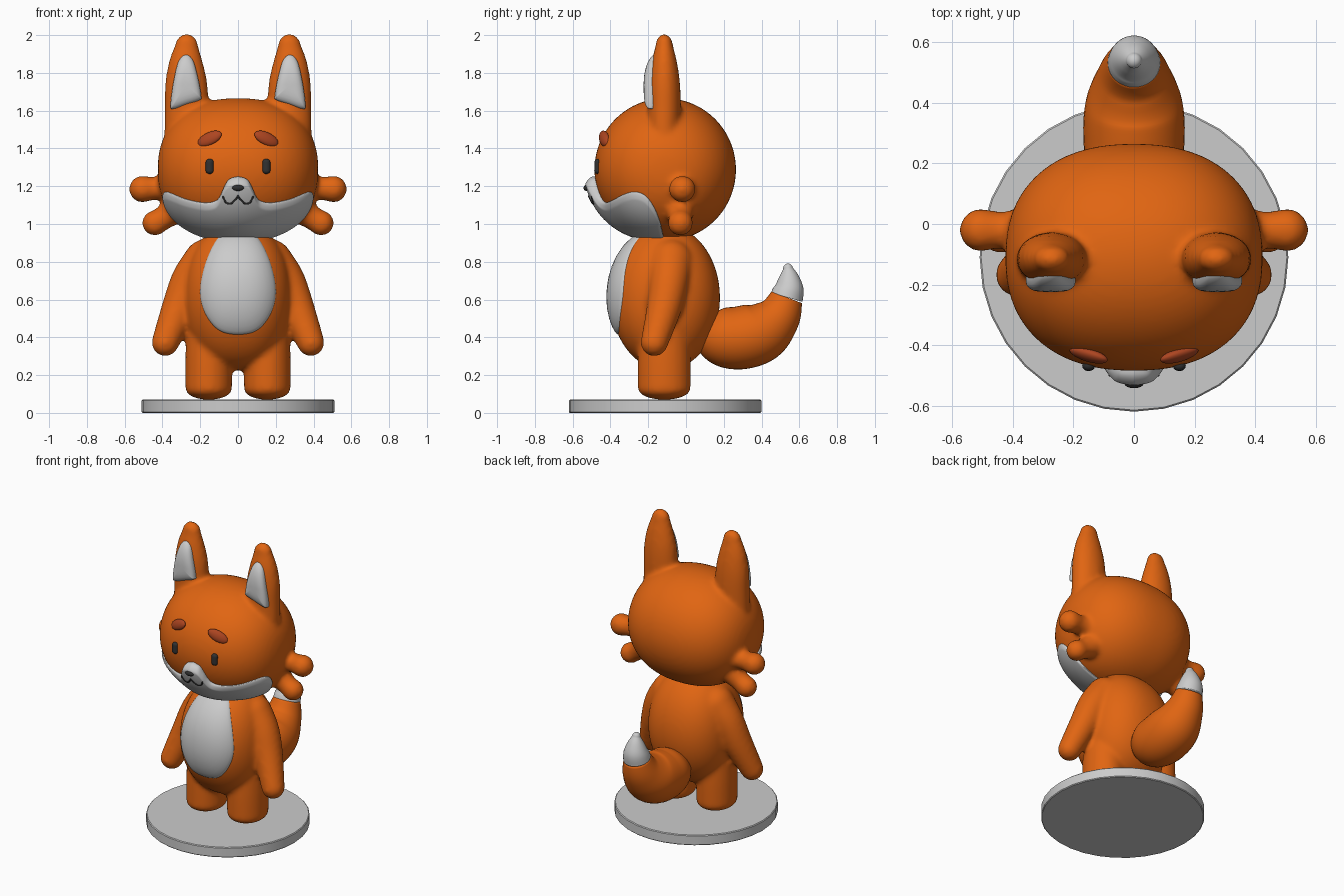
import bpy, bmesh, math
from mathutils import Vector

if "Cube" in bpy.data.objects:
    bpy.data.objects.remove(bpy.data.objects["Cube"])

P = 2.3  # squareness of head and torso across x
HEAD = (Vector((0, -0.11, 1.288)), Vector((0.425, 0.375, 0.378)))
TORSO = (Vector((0, -0.11, 0.61)), Vector((0.285, 0.29, 0.385)))


def material(name, rgb):
    m = bpy.data.materials.new(name)
    m.diffuse_color = (*rgb, 1)
    m.use_nodes = True
    m.node_tree.nodes["Principled BSDF"].inputs["Base Color"].default_value = m.diffuse_color
    return m


ORANGE = material("orange", (0.75, 0.13, 0.006))
RUST = material("rust", (0.42, 0.06, 0.015))
DARK = material("dark", (0.03, 0.03, 0.03))


def make(name, bm, mat=None, fuse=False):
    """Turn a bmesh into a smooth object, optionally fused into one soft skin."""
    bmesh.ops.recalc_face_normals(bm, faces=bm.faces)
    for f in bm.faces:
        f.smooth = True
    me = bpy.data.meshes.new(name)
    bm.to_mesh(me)
    bm.free()
    ob = bpy.data.objects.new(name, me)
    bpy.context.collection.objects.link(ob)
    if mat:
        me.materials.append(mat)
    if fuse:
        r = ob.modifiers.new("fuse", 'REMESH')
        r.mode, r.voxel_size, r.use_smooth_shade = 'VOXEL', 0.014, True
        s = ob.modifiers.new("soften", 'SMOOTH')
        s.factor, s.iterations = 0.5, 9
    return ob


def spline(pts, n, closed=False):
    """Catmull-Rom samples through points of any dimension."""
    c, out = len(pts), []
    get = (lambda i: pts[i % c]) if closed else (lambda i: pts[min(max(i, 0), c - 1)])
    for i in range(c if closed else c - 1):
        a, b, d, e = (get(i + k) for k in (-1, 0, 1, 2))
        for j in range(n):
            t = j / n
            out.append([0.5 * (2*q + (s - p)*t + (2*p - 5*q + 4*s - w)*t*t + (3*q - p - 3*s + w)*t**3)
                        for p, q, s, w in zip(a, b, d, e)])
    return out if closed else out + [list(pts[-1])]


def bridge(bm, rings, closed=True):
    for a, b in zip(rings, rings[1:]):
        n = len(a)
        for i in range(n if closed else n - 1):
            j = (i + 1) % n
            bm.faces.new((a[i], a[j], b[j], b[i]))


def loft(bm, pts, side=1, ref=(1, 0, 0), asp=1.0, caps=(1, 1), n=6, seg=28):
    """Round-ended tube through (x, y, z, radius) points."""
    s = [(Vector((p[0] * side, p[1], p[2])), p[3]) for p in spline(pts, n)]
    tan = [(s[min(i + 1, len(s) - 1)][0] - s[max(i - 1, 0)][0]).normalized() for i in range(len(s))]
    st = [(c, r, t) for (c, r), t in zip(s, tan)]
    for end, sign in ((0, -1), (-1, 1)):
        c, r, t = st[end]
        if caps[end]:
            ring = [(c + t * sign * r * abs(caps[end]) * math.sin(a), r * math.cos(a), t)
                    for a in (math.radians(15 * k) for k in (1, 2, 3, 4, 5, 5.8))]
            st = ring[::-1] + st if end == 0 else st + ring
    rings = []
    for c, r, t in st:
        u = Vector(ref)
        u = (u - t * u.dot(t)).normalized()
        v = t.cross(u) * asp
        rings.append([bm.verts.new(c + u * r * math.cos(a) + v * r * math.sin(a))
                      for a in (2 * math.pi * k / seg for k in range(seg))])
    bridge(bm, rings)
    bm.faces.new(rings[0])
    bm.faces.new(rings[-1])


def rounded(bm, shape):
    """Ellipsoid, slightly boxy across x."""
    c, r = shape
    for v in bmesh.ops.create_uvsphere(bm, u_segments=64, v_segments=40, radius=1)['verts']:
        x, y, z = v.co
        k = ((y*y + z*z) ** (P / 2) + abs(x) ** P) ** (1 / P)
        v.co = c + Vector((x*r.x, y*r.y, z*r.z)) / k


def front_y(shape, x, z):
    c, r = shape
    k = max(0, 1 - abs((x - c.x) / r.x) ** P) ** (1 / P)
    return c.y - r.y * math.sqrt(max(0, k*k - ((z - c.z) / r.z) ** 2))


def patch(name, outline, surf, bulge, depth=0.03, side=1):
    """Cushion with an (x, z) outline lying on the surface y = surf(x, z)."""
    bm = bmesh.new()
    o = spline(outline, 8, True)
    cx, cz = sum(p[0] for p in o) / len(o), sum(p[1] for p in o) / len(o)
    rings = []
    for t, k in [(1, -1)] + [(t, (1 - t**4) ** 0.5) for t in (1, 0.98, 0.94, 0.85, 0.7, 0.5, 0.3, 0.1)]:
        row = []
        for px, pz in o:
            x, z = cx + (px - cx) * t, cz + (pz - cz) * t
            y = surf(x, z) + (depth if k < 0 else -bulge * k)
            row.append(bm.verts.new((x * side, y, z)))
        rings.append(row)
    bridge(bm, rings)
    bm.faces.new(rings[0])
    bm.faces.new(rings[-1])
    make(name, bm)


# Head with ears and cheek tufts
bm = bmesh.new()
rounded(bm, HEAD)
for s in (1, -1):
    loft(bm, [(.28, -.12, 1.38, .112), (.272, -.115, 1.6, .117), (.274, -.115, 1.74, .112),
              (.276, -.115, 1.85, .092), (.272, -.115, 1.945, .062)], s, asp=0.75)
    loft(bm, [(.3, -.02, 1.2, .1), (.42, -.02, 1.19, .062), (.505, -.02, 1.185, .072)], s, (0, 1, 0))
    loft(bm, [(.3, -.03, 1.1, .09), (.39, -.03, 1.035, .064), (.44, -.03, 1.005, .068)], s, (0, 1, 0))
make("head", bm, ORANGE, fuse=True)

# Body with arms and legs
bm = bmesh.new()
rounded(bm, TORSO)
for s in (1, -1):
    loft(bm, [(.17, -.08, .8, .12), (.25, -.09, .7, .105), (.31, -.115, .56, .093),
              (.385, -.168, .372, .073)], s)
    loft(bm, [(.155, -.115, .42, .12), (.155, -.115, .28, .124), (.155, -.115, .125, .124)],
         s, asp=1.13, caps=(.5, .45))
make("body", bm, ORANGE, fuse=True)

# Tail and its pale tip
bm = bmesh.new()
loft(bm, [(0, .08, .44, .09), (0, .17, .41, .15), (0, .28, .397, .167), (0, .4, .432, .16),
          (0, .49, .515, .12), (0, .533, .612, .086)], caps=(1, 0), seg=40)
make("tail", bm, ORANGE)
bm = bmesh.new()
loft(bm, [(0, .533, .612, .087), (0, .545, .66, .078), (0, .545, .72, .053), (0, .54, .765, .026)],
     caps=(0, 1), seg=40)
make("tail_tip", bm)


# Muzzle mask wrapped around the lower face
def mask_point(deg, z, top, inset=False):
    f = math.radians(deg)
    c, r = HEAD
    lo, hi = 0.0, 0.6
    for _ in range(24):
        m = (lo + hi) / 2
        x, y, h = m * math.sin(f) / r.x, m * math.cos(f) / r.y, (z - c.z) / r.z
        inside = (y*y + h*h) ** (P / 2) + abs(x) ** P < 1
        lo, hi = (m, hi) if inside else (lo, m)
    edge = min(1, max(0, (top - z) / 0.04), max(0, (87 - abs(deg)) / 4)) ** 0.5
    x = lo * math.sin(f)
    lo += -0.02 if inset else 0.003 + edge * (0.016 + 0.037 * math.exp(-(x / 0.13) ** 2))
    return Vector((lo * math.sin(f), c.y - lo * math.cos(f), z))


half = spline([(0, 1.252), (7, 1.238), (11, 1.2), (15, 1.15), (20, 1.122), (30, 1.113), (45, 1.13),
               (60, 1.162), (68, 1.17), (75, 1.15), (81, 1.09), (85, 1.01), (87, .93)], 6)
cols = [(-d, z) for d, z in half[:0:-1]] + half
bm = bmesh.new()
rows = [[bm.verts.new(mask_point(d, t, t, True)) for d, t in cols]]
for k in range(33):
    v = (k / 32) ** 1.6
    rows.append([bm.verts.new(mask_point(d, t + (0.914 - t) * v, t)) for d, t in cols])
bridge(bm, rows, closed=False)
make("muzzle_mask", bm)

# Belly patch
right = [(.1, .437), (.17, .52), (.2, .63), (.182, .76), (.135, .88), (.08, .95)]
patch("belly_patch", [(0, .415)] + right + [(0, .97)] + [(-x, z) for x, z in right[::-1]],
      lambda x, z: front_y(TORSO, x, z), 0.022)

for s, tag in ((1, "right"), (-1, "left")):
    # Inner ears
    patch("inner_ear_" + tag, [(.277, 1.9), (.315, 1.86), (.342, 1.75), (.357, 1.63), (.342, 1.61),
                               (.27, 1.633), (.202, 1.657), (.195, 1.68), (.213, 1.78), (.24, 1.87)],
          lambda x, z: -0.19 + 1.2 * max(0, z - 1.74) ** 2, 0.034, side=s)
    # Eyes
    bm = bmesh.new()
    loft(bm, [(.15, -.469, 1.283, .021), (.15, -.468, 1.327, .021)], s, asp=0.8, caps=(.85, .85))
    make("eye_" + tag, bm, DARK)
    # Eyebrows
    bm = bmesh.new()
    bmesh.ops.create_uvsphere(bm, u_segments=28, v_segments=16, radius=1)
    brow = make("eyebrow_" + tag, bm, RUST)
    brow.scale = (0.07, 0.021, 0.035)
    brow.location = (0.15 * s, -0.433, 1.452)
    brow.rotation_euler = (math.radians(-15), math.radians(24 * s), math.radians(15 * s))

# Nose
bm = bmesh.new()
bmesh.ops.create_uvsphere(bm, u_segments=28, v_segments=16, radius=1)
nose = make("nose", bm, DARK)
nose.scale = (0.031, 0.014, 0.016)
nose.location = (0, mask_point(0, 1.19, 1.252).y, 1.191)

# Mouth line
bm = bmesh.new()
for s in (1, -1):
    line = [(0, 1.148), (2.5, 1.125), (6, 1.108), (9.5, 1.115), (11.5, 1.143)]
    loft(bm, [(*mask_point(d, z, 1.252), 0.005) for d, z in line], s, (0, 1, 0), seg=8)
make("mouth", bm, DARK)

# Round base
bm = bmesh.new()
bmesh.ops.create_cone(bm, cap_ends=True, segments=32, radius1=0.51, radius2=0.51, depth=0.07)
rim = [e for e in bm.edges if abs(e.verts[0].co.z - e.verts[1].co.z) < 1e-4]
bmesh.ops.bevel(bm, geom=rim, offset=0.005, segments=1, affect='EDGES')
base = make("base", bm)
base.location = (0, -0.11, 0.035)
base.data.set_sharp_from_angle(angle=math.radians(30))
